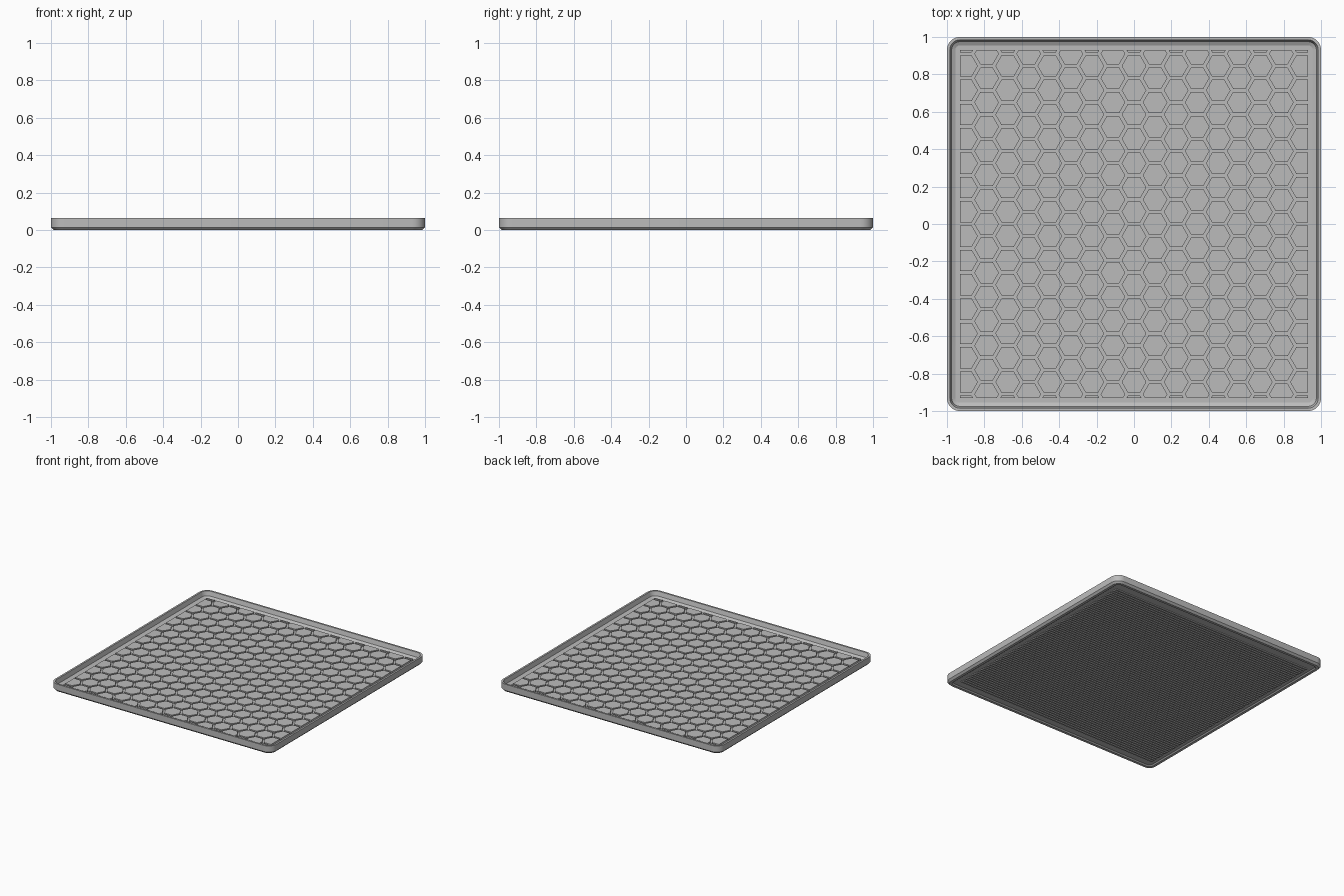
import bpy, math
from mathutils import Vector

if "Cube" in bpy.data.objects:
    bpy.data.objects.remove(bpy.data.objects["Cube"], do_unlink=True)

grey = bpy.data.materials.new("mid grey rubber")
grey.use_nodes = True
GREY = (0.5, 0.5, 0.5, 1)
grey.diffuse_color = GREY
grey.node_tree.nodes["Principled BSDF"].inputs["Base Color"].default_value = GREY


def add_mesh(name, verts, faces):
    mesh = bpy.data.meshes.new(name)
    mesh.from_pydata(verts, [], faces)
    mesh.materials.append(grey)
    obj = bpy.data.objects.new(name, mesh)
    bpy.context.collection.objects.link(obj)
    return obj


def rounded_square(half, radius, z, steps=8):
    pts = []
    for q in range(4):
        a0 = q * math.pi / 2
        cx = (half - radius) * (1 if q in (0, 3) else -1)
        cy = (half - radius) * (1 if q in (0, 1) else -1)
        for s in range(steps + 1):
            a = a0 + s / steps * math.pi / 2
            pts.append((cx + radius * math.cos(a), cy + radius * math.sin(a), z))
    return pts


# Tray: stacked rounded squares from the underside, over the rim, to the floor
FLOOR = 0.02
profile = [(0.955, 0.008), (0.965, 0), (0.985, 0), (1.0, 0.015), (1.0, 0.065),
           (0.985, 0.065), (0.975, 0.03), (0.955, FLOOR)]
verts, faces = [], []
for half, z in profile:
    verts += rounded_square(half, half - 0.93, z)
n = len(verts) // len(profile)
for r in range(len(profile) - 1):
    for i in range(n):
        j = (i + 1) % n
        faces.append((r * n + i, r * n + j, (r + 1) * n + j, (r + 1) * n + i))
faces.append(tuple(reversed(range(n))))
faces.append(tuple(range(len(verts) - n, len(verts))))
tray = add_mesh("tray", verts, faces)


def clip(poly, limit):
    # Trim a convex outline to the square of the given half size
    for axis in (0, 1):
        for sign in (1, -1):
            out = []
            for i, b in enumerate(poly):
                a = poly[i - 1]
                da, db = limit - sign * a[axis], limit - sign * b[axis]
                if da * db < 0:
                    out.append(a.lerp(b, da / (da - db)))
                if db >= 0:
                    out.append(b)
            poly = out
    return poly


# Honeycomb of pads, trimmed to a square field
PITCH = 0.13
STEP = PITCH * math.sqrt(3) / 2
RADIUS = (PITCH - 0.016) / math.sqrt(3)
TOP = FLOOR + 0.014
verts, faces = [], []
for col in range(-9, 10):
    shift = 0 if col % 2 else PITCH / 2
    for row in range(-9, 10):
        c = Vector((col * STEP, row * PITCH + shift))
        poly = clip([c + RADIUS * Vector((math.cos(k * math.pi / 3), math.sin(k * math.pi / 3)))
                     for k in range(6)], 0.93)
        m, base = len(poly), len(verts)
        if m < 3:
            continue
        verts += [(p.x, p.y, FLOOR - 0.004) for p in poly] + [(p.x, p.y, TOP) for p in poly]
        faces += [(base + i, base + (i + 1) % m, base + m + (i + 1) % m, base + m + i) for i in range(m)]
        faces.append(tuple(base + m + i for i in range(m)))
add_mesh("hexagon_pads", verts, faces)

# Fine grip ribs across the underside
verts, faces = [], []
COUNT = 72
for i in range(COUNT):
    y = (i + 0.5 - COUNT / 2) * 0.025
    b = len(verts)
    for x in (-0.92, 0.92):
        verts += [(x, y - 0.007, 0.01), (x, y - 0.007, 0), (x, y + 0.007, 0), (x, y + 0.007, 0.01)]
    faces += [(b + k, b + k + 4, b + k + 5, b + k + 1) for k in range(3)]
    faces += [(b, b + 1, b + 2, b + 3), (b + 7, b + 6, b + 5, b + 4)]
add_mesh("underside_ribs", verts, faces)

# Smooth the rounded rim, keep edges sharp
bpy.ops.object.select_all(action='DESELECT')
tray.select_set(True)
bpy.context.view_layer.objects.active = tray
bpy.ops.object.shade_smooth_by_angle(angle=math.radians(25))
